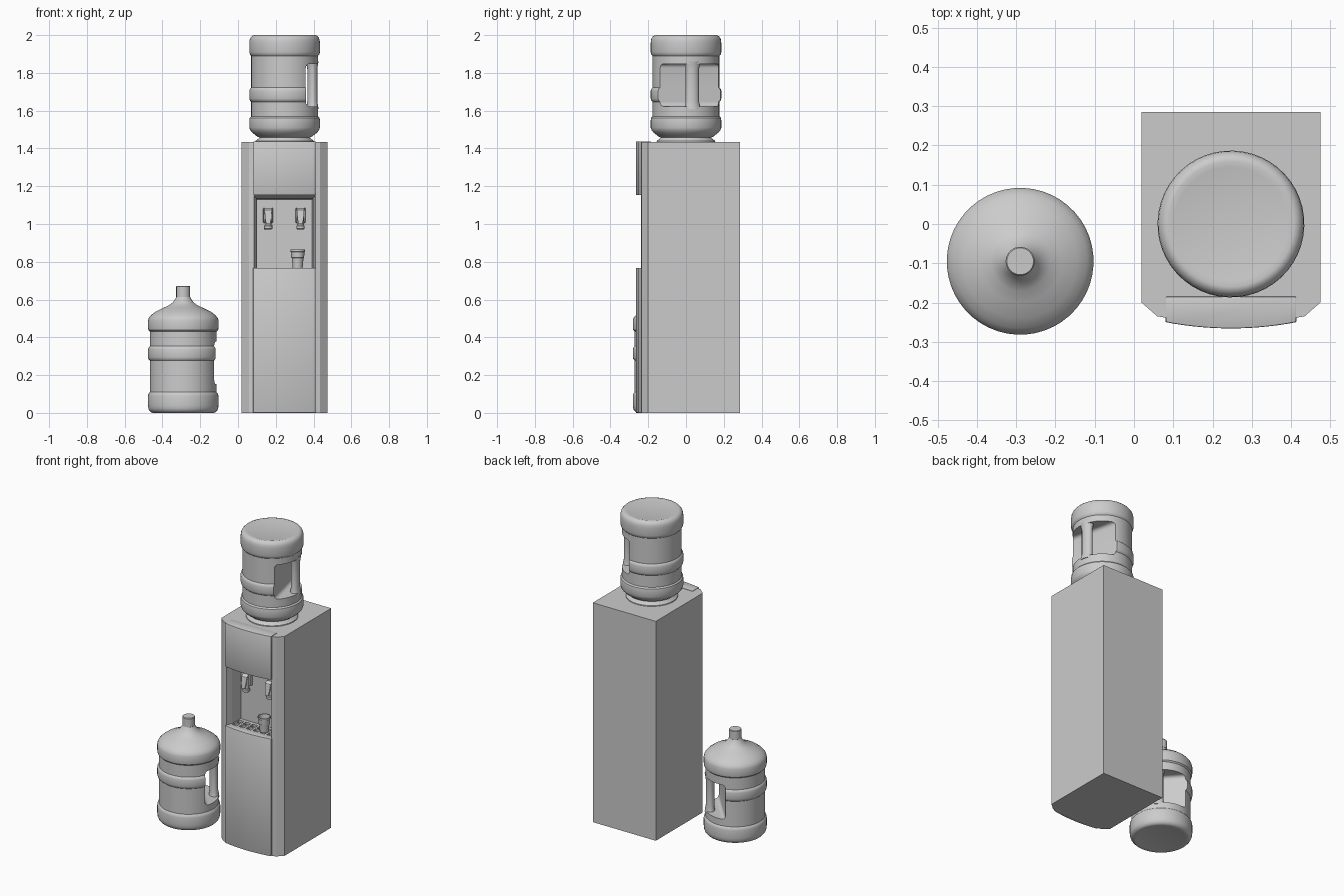
import bpy, bmesh, math
from mathutils import Matrix

if "Cube" in bpy.data.objects:
    bpy.data.objects.remove(bpy.data.objects["Cube"])

CX = 0.247  # centre line of the dispenser


def loft(name, rings, smooth=None, closed=False):
    """Skin equal-length point rings; cap the ends, or join last to first."""
    bm = bmesh.new()
    vs = [[bm.verts.new(p) for p in r] for r in rings]
    pairs = list(zip(vs, vs[1:])) + ([(vs[-1], vs[0])] if closed else [])
    for a, b in pairs:
        for i in range(len(a)):
            j = (i + 1) % len(a)
            bm.faces.new((a[i], a[j], b[j], b[i]))
    if not closed:
        bm.faces.new(vs[0])
        bm.faces.new(vs[-1])
    bmesh.ops.recalc_face_normals(bm, faces=bm.faces)
    me = bpy.data.meshes.new(name)
    bm.to_mesh(me)
    bm.free()
    ob = bpy.data.objects.new(name, me)
    bpy.context.collection.objects.link(ob)
    if smooth:
        shade(ob, smooth)
    return ob


def shade(ob, deg=35):
    bpy.ops.object.select_all(action='DESELECT')
    ob.select_set(True)
    bpy.context.view_layer.objects.active = ob
    bpy.ops.object.shade_smooth_by_angle(angle=math.radians(deg))


def prism(name, pts, z0, z1, smooth=None):
    return loft(name, [[(x, y, z) for x, y in pts] for z in (z0, z1)], smooth)


def box(name, x0, x1, y0, y1, z0, z1):
    return prism(name, [(x0, y0), (x1, y0), (x1, y1), (x0, y1)], z0, z1)


def lathe(name, prof, n=48, at=(0, 0), smooth=35, closed=False):
    ang = [2 * math.pi * i / n for i in range(n)]
    return loft(name, [[(at[0] + r * math.cos(a), at[1] + r * math.sin(a), z)
                        for a in ang] for r, z in prof], smooth, closed)


def rect_xz(x, y, hw, z0, z1):
    return [(x - hw, y, z0), (x + hw, y, z0), (x + hw, y, z1), (x - hw, y, z1)]


def bake(ob):
    dg = bpy.context.evaluated_depsgraph_get()
    me = bpy.data.meshes.new_from_object(ob.evaluated_get(dg))
    ob.modifiers.clear()
    ob.data = me


def bevel(ob, width, segs=2):
    m = ob.modifiers.new("bevel", 'BEVEL')
    m.width, m.segments, m.limit_method = width, segs, 'ANGLE'
    bake(ob)


def cut(ob, cutter):
    m = ob.modifiers.new("cut", 'BOOLEAN')
    m.operation, m.object, m.solver = 'DIFFERENCE', cutter, 'EXACT'
    bake(ob)
    bpy.data.objects.remove(cutter)


# cabinet body with chamfered front corners and tapered alcove
half = [(0.228, 0.285), (0.228, -0.2), (0.188, -0.235), (0.165, -0.239)]
body = prism("cabinet", [(CX + x, y) for x, y in half]
             + [(CX - x, y) for x, y in reversed(half)], 0, 1.435)
cut(body, loft("alcove_cutter", [rect_xz(CX, -0.3, 0.166, 0.745, 1.153),
                                 rect_xz(CX, -0.239, 0.163, 0.745, 1.15),
                                 rect_xz(CX, -0.2, 0.15, 0.745, 1.135),
                                 rect_xz(CX, -0.115, 0.146, 0.745, 1.13)]))


# curved front panels
def panel(name, back, z0, z1, hw):
    arc = [(CX + hw * t, -0.266 + 0.016 * t * t)
           for t in [i / 8 - 1 for i in range(17)]]
    ob = prism(name, arc + [(CX + hw, back), (CX - hw, back)], z0, z1)
    bevel(ob, 0.003)
    shade(ob, 30)


panel("lower_door", -0.225, 0, 0.768, 0.167)
panel("upper_panel", -0.185, 1.153, 1.438, 0.166)

# drip tray with slots
tray = box("drip_tray", CX - 0.162, CX + 0.162, -0.227, -0.113, 0.744, 0.766)
for row in range(2):
    for col in range(6):
        x, y = CX - 0.125 + col * 0.05, -0.195 + row * 0.042
        cut(tray, box("slot", x - 0.018, x + 0.018, y - 0.016, y + 0.016, 0.752, 0.8))

# two taps
for side, x in (("left", 0.16), ("right", 0.331)):
    mount = loft(f"{side}_tap_body", [rect_xz(x, -0.11, 0.027, 1.005, 1.085),
                                      rect_xz(x, -0.135, 0.024, 1.01, 1.083)])
    bevel(mount, 0.004)
    lathe(f"{side}_tap_spout", [(0.016, 0.97), (0.022, 0.975), (0.022, 0.99),
                                (0.018, 0.995), (0.018, 1.07), (0.012, 1.078)],
          20, (x, -0.145))
    lever = loft(f"{side}_tap_lever", [
        [(x - w, y, z), (x + w, y, z), (x + w, y + 0.01, z), (x - w, y + 0.01, z)]
        for w, y, z in ((0.011, -0.178, 1.0), (0.017, -0.173, 1.03),
                        (0.02, -0.165, 1.075), (0.02, -0.15, 1.084))])
    bevel(lever, 0.002)

# open cup
lathe("cup", [(0.002, 0.766), (0.026, 0.766), (0.031, 0.82), (0.034, 0.822),
              (0.036, 0.852), (0.039, 0.854), (0.039, 0.864), (0.034, 0.864),
              (0.024, 0.772), (0.002, 0.772)], 24, (0.316, -0.18))

# bottle seat
lathe("bottle_seat", [(0.156, 1.43), (0.154, 1.44), (0.132, 1.457),
                      (0.125, 1.475), (0.11, 1.475)], 48, (CX, 0))

# bottle profile: radius, height
BOTTLE = [(0.145, 0.004), (0.16, 0.0), (0.172, 0.004), (0.181, 0.014), (0.185, 0.024),
          (0.187, 0.04), (0.187, 0.09), (0.184, 0.102), (0.177, 0.11),
          (0.177, 0.277), (0.184, 0.284), (0.187, 0.295), (0.187, 0.336),
          (0.184, 0.346), (0.177, 0.353), (0.177, 0.43), (0.185, 0.438),
          (0.187, 0.45), (0.187, 0.49), (0.182, 0.504), (0.17, 0.518),
          (0.145, 0.537), (0.105, 0.556), (0.075, 0.57), (0.055, 0.585),
          (0.042, 0.604), (0.034, 0.618)]


def bottle(name, xform):
    ob = lathe(name, BOTTLE, smooth=None)
    # hand pocket
    pocket = box("pocket", 0.078, 0.3, -0.3, 0.3, 0.152, 0.377)
    bevel(pocket, 0.022, 4)
    cut(ob, pocket)
    # grip bar across the pocket
    n = 16
    grip = loft(name + "_grip", [
        [(0.15 + s * 0.026 * math.cos(2 * math.pi * i / n),
          s * 0.036 * math.sin(2 * math.pi * i / n), z) for i in range(n)]
        for s, z in ((1.25, 0.14), (1.15, 0.155), (1, 0.18),
                     (1, 0.35), (1.15, 0.374), (1.25, 0.39))])
    cap = lathe(name + "_cap", [(0.033, 0.61), (0.037, 0.614), (0.037, 0.668),
                                (0.034, 0.672)], 32, smooth=None)
    for part in (ob, grip, cap):
        part.data.transform(xform)
        shade(part)


bottle("spare_bottle", Matrix.Translation((-0.29, -0.095, 0))
       @ Matrix.Rotation(math.radians(42), 4, 'Z'))
bottle("mounted_bottle", Matrix.Translation((CX, 0, 2))
       @ Matrix.Rotation(math.radians(13), 4, 'Z') @ Matrix.Rotation(math.pi, 4, 'X'))
